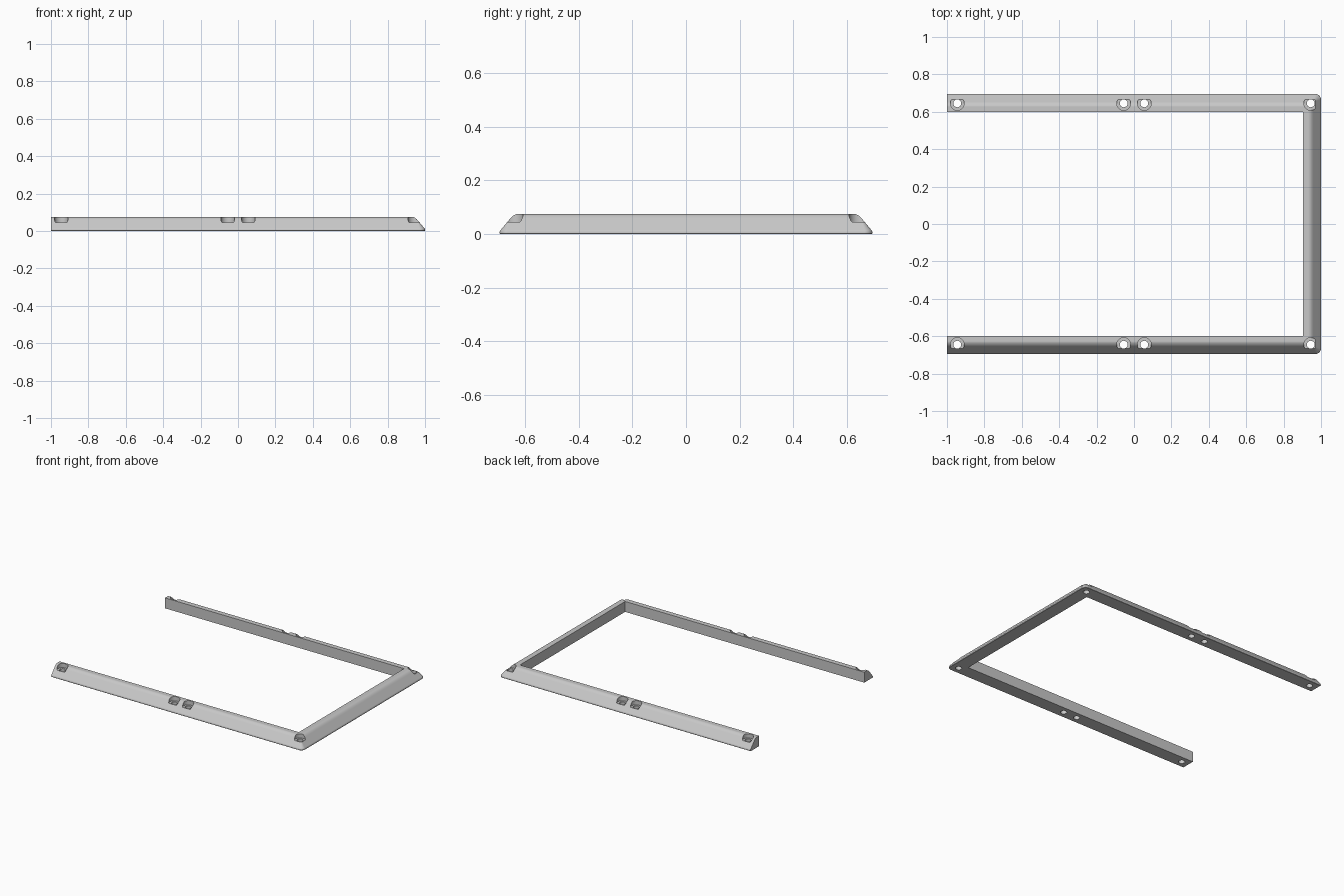
import bpy, bmesh, math

if "Cube" in bpy.data.objects:
    bpy.data.objects.remove(bpy.data.objects["Cube"])

HX, HY, H = 1.0, 0.695, 0.075      # half length, half depth, height
R = 0.03                           # plan rounding of the two closed corners

grey = bpy.data.materials.new("light grey")
grey.diffuse_color = (0.58, 0.58, 0.58, 1)
grey.use_nodes = True
grey.node_tree.nodes["Principled BSDF"].inputs["Base Color"].default_value = grey.diffuse_color

# Bar cross-section: (distance in from the outer edge, height)
profile = [(0.002, 0), (0, 0.002), (0, 0.008), (0.001, 0.0115), (0.004, 0.0155),
           (0.041, 0.0595), (0.045, 0.0638), (0.0495, 0.0677), (0.0545, 0.0710),
           (0.0595, 0.0734), (0.0645, 0.0746), (0.068, H), (0.097, H), (0.097, 0)]


def path(d):
    """U-shaped plan path, inset by d, with rounded corners."""
    r, c = max(R - d, 0), max(R, d)
    pts = [(-HX, -HY + d)]
    for sy, a0 in ((-1, -90), (1, 0)):
        for i in range(7):
            a = math.radians(a0 + 15 * i)
            pts.append((HX - c + r * math.cos(a), sy * (HY - c) + r * math.sin(a)))
    return pts + [(-HX, HY - d)]


# Three-sided frame swept along the path
bm = bmesh.new()
rows = [[bm.verts.new((x, y, z)) for x, y in path(d)] for d, z in profile]
n, m = len(rows), len(rows[0])
for i in range(n):
    a, b = rows[i], rows[(i + 1) % n]
    for j in range(m - 1):
        bm.faces.new((a[j], a[j + 1], b[j + 1], b[j]))
bm.faces.new([r[0] for r in rows])
bm.faces.new([r[-1] for r in reversed(rows)])
bmesh.ops.remove_doubles(bm, verts=bm.verts, dist=1e-5)
bmesh.ops.recalc_face_normals(bm, faces=bm.faces)
mesh = bpy.data.meshes.new("frame")
bm.to_mesh(mesh)
bm.free()
mesh.materials.append(grey)
frame = bpy.data.objects.new("frame", mesh)
bpy.context.collection.objects.link(frame)


def hole_cutter(name, radius, z0, z1):
    """One mesh with a cylinder at every screw position."""
    cb = bmesh.new()
    for x in (-0.945, -0.055, 0.055, 0.945):
        for y in (-0.645, 0.645):
            g = bmesh.ops.create_cone(cb, cap_ends=True, segments=32, radius1=radius,
                                      radius2=radius, depth=z1 - z0)
            bmesh.ops.translate(cb, verts=g["verts"], vec=(x, y, (z0 + z1) / 2))
    me = bpy.data.meshes.new(name)
    cb.to_mesh(me)
    cb.free()
    me.materials.append(grey)
    ob = bpy.data.objects.new(name, me)
    bpy.context.collection.objects.link(ob)
    ob.hide_render = True
    return ob


# Screw-head recesses and through holes
bpy.context.view_layer.objects.active = frame
frame.select_set(True)
for args in (("recess_cutter", 0.037, 0.045, 0.12), ("screw_hole_cutter", 0.021, -0.05, 0.1)):
    cutter = hole_cutter(*args)
    mod = frame.modifiers.new(args[0], 'BOOLEAN')
    mod.operation, mod.solver, mod.object = 'DIFFERENCE', 'EXACT', cutter
    bpy.ops.object.modifier_apply(modifier=mod.name)
    bpy.data.objects.remove(cutter)

# Smooth rounded edges, flat faces kept flat
bpy.ops.object.shade_smooth_by_angle(angle=math.radians(30))
wn = frame.modifiers.new("weighted_normals", 'WEIGHTED_NORMAL')
wn.keep_sharp = True
